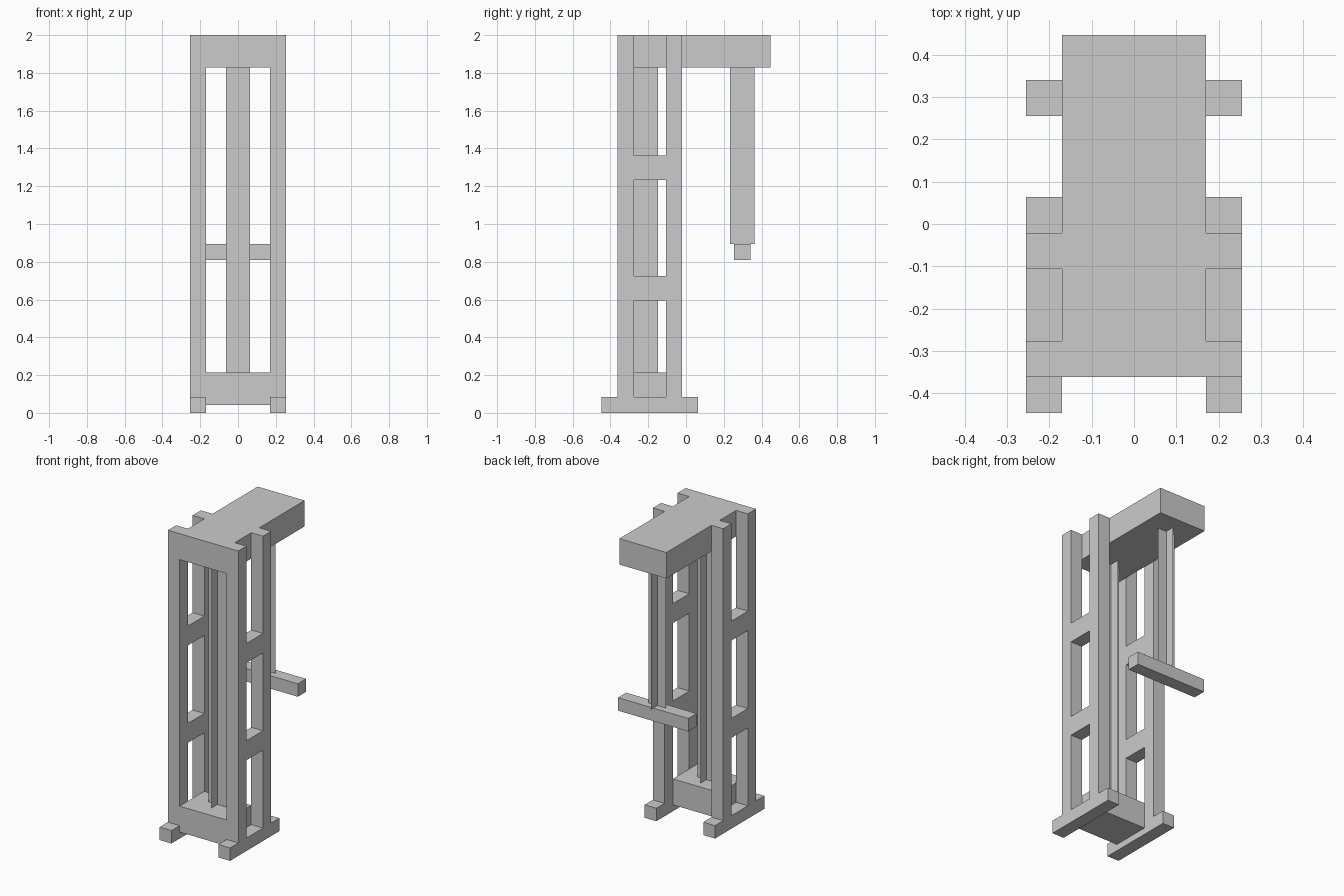
import bpy

if "Cube" in bpy.data.objects:
    bpy.data.objects.remove(bpy.data.objects["Cube"])

U = 2 / 47  # one design unit: the model is 47 units tall


def make_mesh(name, verts, faces):
    mesh = bpy.data.meshes.new(name)
    mesh.from_pydata([[c * U for c in v] for v in verts], [], faces)
    obj = bpy.data.objects.new(name, mesh)
    bpy.context.collection.objects.link(obj)
    return obj


def box(name, xs, ys, zs, mirrored=False):
    verts = [(x, y, z) for x in xs for y in ys for z in zs]
    faces = [(0, 1, 3, 2), (4, 6, 7, 5), (0, 4, 5, 1),
             (2, 3, 7, 6), (0, 2, 6, 4), (1, 5, 7, 3)]
    obj = make_mesh(name, verts, faces)
    if mirrored:
        obj.modifiers.new("Mirror", "MIRROR").use_axis[0] = True
    return obj


def crossed_planes(name, y, z0, z1, half=1.5):
    verts = []
    for dx, dy in ((half, 0), (0, half)):
        verts += [(-dx, y - dy, z0), (dx, y + dy, z0),
                  (dx, y + dy, z1), (-dx, y - dy, z1)]
    return make_mesh(name, verts, [(0, 1, 2, 3), (4, 5, 6, 7)])


SIDE = (4, 6)

# Side frames: feet, uprights and rungs
box("foot", SIDE, (-10.5, 1.5), (0, 2), True)
box("front_post", SIDE, (-8.5, -6.5), (2, 47), True)
box("rear_post", SIDE, (-2.5, -0.5), (2, 47), True)
for i, z in enumerate((14, 29)):
    box(f"side_rung_{i + 1}", SIDE, (-6.5, -2.5), (z, z + 3), True)

# Base block and overhanging top arm
box("base_block", (-4, 4), (-8.5, -2.5), (1, 5))
box("top_arm", (-4, 4), (-8.5, 10.5), (43, 47))

# Cables made of crossed flat planes, and the pull bar
crossed_planes("inner_cable", -5, 5, 43)
crossed_planes("outer_cable", 7, 21, 43)
box("pull_bar", (-6, 6), (6, 8), (19, 21))
